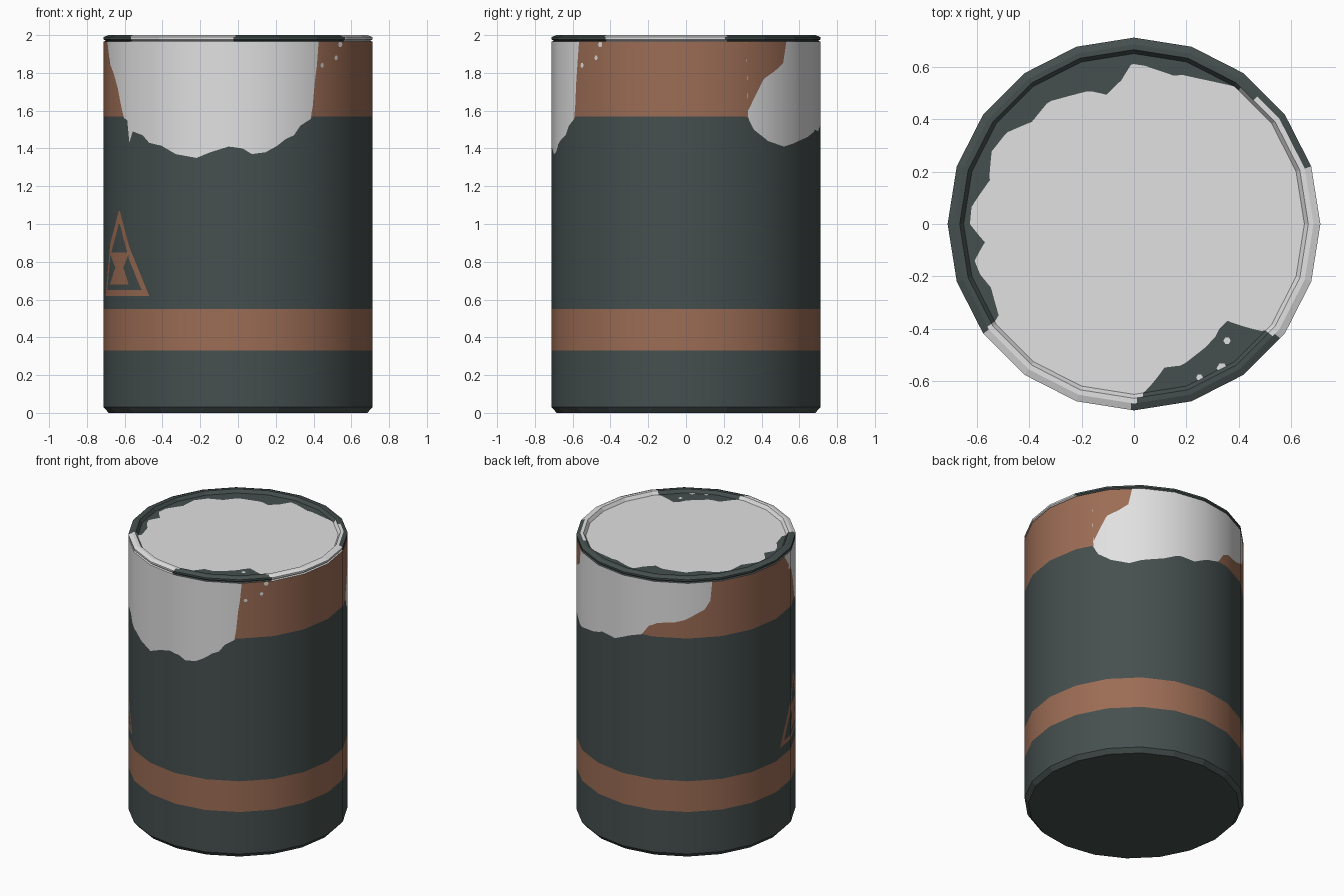
import bpy, bmesh, math

if "Cube" in bpy.data.objects:
    bpy.data.objects.remove(bpy.data.objects["Cube"])

R, TOP, SIDE = 0.711, 1.965, 18      # radius, wall top, degrees per flat side
GREEN, ORANGE, WHITE = 0, 1, 2

mats = []
for name, col in (("dark_green_paint", (0.060, 0.080, 0.077)),
                  ("rust_orange_paint", (0.335, 0.153, 0.092)),
                  ("bare_white", (0.75, 0.75, 0.75))):
    m = bpy.data.materials.new(name)
    m.diffuse_color = (*col, 1)
    m.use_nodes = True
    m.node_tree.nodes["Principled BSDF"].inputs["Base Color"].default_value = m.diffuse_color
    mats.append(m)


def lerp(pts, x):
    """Piecewise linear curve through pts."""
    if x <= pts[0][0]:
        return pts[0][1]
    for (x0, y0), (x1, y1) in zip(pts, pts[1:]):
        if x <= x1:
            return y0 + (y1 - y0) * (x - x0) / (x1 - x0)
    return pts[-1][1]


def pos(phi, r, z):
    """Point on the 20-sided drum; phi = 0 is the front, 90 is the right."""
    f = math.cos(math.radians(9)) / math.cos(math.radians(phi % SIDE - 9))
    a = math.radians(phi)
    return (r * f * math.sin(a), -r * f * math.cos(a), z)


def quad(bm, pts, mat):
    """Face from corner points, dropping repeated ones."""
    keep = []
    for p in pts:
        if all(sum((a - b) ** 2 for a, b in zip(p, q)) > 1e-10 for q in keep):
            keep.append(p)
    if len(keep) > 2:
        bm.faces.new([bm.verts.new(p) for p in keep]).material_index = mat


def finish(bm, name):
    bmesh.ops.remove_doubles(bm, verts=bm.verts, dist=1e-5)
    me = bpy.data.meshes.new(name)
    bm.to_mesh(me)
    bm.free()
    for m in mats:
        me.materials.append(m)
    ob = bpy.data.objects.new(name, me)
    bpy.context.collection.objects.link(ob)
    return ob


# Lower and upper edges of the worn white patches around the wall
LOW = [(-80, TOP), (-76, 1.9), (-69, 1.8), (-65, 1.72), (-61.6, 1.62), (-59, 1.56),
       (-56, 1.55), (-54, 1.43), (-52, 1.49), (-46, 1.47), (-42, 1.43), (-35, 1.415),
       (-28, 1.37), (-18, 1.35), (-12, 1.38), (-4, 1.41), (2, 1.40), (6, 1.37),
       (12, 1.38), (16.5, 1.41), (21, 1.45), (25, 1.47), (28, 1.52), (33.6, 1.56),
       (34.6, 1.72), (36, 1.84), (37, TOP), (117, TOP), (118, 1.56), (120.6, 1.5),
       (127.5, 1.44), (137.5, 1.41), (148, 1.44), (156, 1.46), (165, 1.5), (174, 1.49),
       (183, 1.54), (191, 1.57), (195, 1.64), (200, 1.67), (209, 1.68), (214, 1.7),
       (225, 1.77), (228, 1.83), (229, TOP)]
HIGH = [(117, TOP), (118, 1.6), (121, 1.67), (125.5, 1.77), (132, 1.81), (137, 1.85),
        (139, TOP)]


def layers(phi):
    """Upper height and colour of each colour layer at one angle."""
    d = abs(phi + 63.5)
    outer = 0.62 + 0.46 * max(0, 1 - d / 21.5)
    bar = min(outer, 0.65)
    inner = max(bar, outer - 0.07)
    h0 = h1 = h2 = h3 = bar
    if d <= 8.5:                                   # hourglass pictogram
        e = max(0, d - 4)
        h0, h1, h2 = 0.68, 0.77 - e * 0.019, 0.77 + e * 0.015
        h3 = max(h2, min(0.85, inner))
        inner = max(inner, h3)
    low, high = lerp(LOW, phi), lerp(HIGH, phi)
    return [(0.33, GREEN), (0.55, ORANGE), (0.62, GREEN), (bar, ORANGE), (h0, GREEN),
            (h1, ORANGE), (h2, GREEN), (h3, ORANGE), (inner, GREEN), (outer, ORANGE),
            (min(1.57, low), GREEN), (low, ORANGE), (max(low, high), WHITE), (TOP, ORANGE)]


# Drum wall with stripes, warning triangle and worn patches
bm = bmesh.new()
for a in range(-131, 229):
    b, za, zb = a + 1, 0.03, 0.03
    for (ta, c), (tb, _) in zip(layers(a), layers(b)):
        quad(bm, [pos(a, R, za), pos(b, R, zb), pos(b, R, tb), pos(a, R, ta)], c)
        za, zb = ta, tb
wall = finish(bm, "drum_wall")
wall.data.polygons.foreach_set("use_smooth", [True] * len(wall.data.polygons))
normals = []
for v in wall.data.vertices:
    n = math.hypot(v.co.x, v.co.y)
    normals.append((v.co.x / n, v.co.y / n, 0))
wall.data.normals_split_custom_set_from_vertices(normals)

# Base with bevelled edge
bm = bmesh.new()
for a in range(0, 360, SIDE):
    b = a + SIDE
    for (r0, z0), (r1, z1) in (((0, 0), (0.685, 0)), ((0.685, 0), (R, 0.03))):
        quad(bm, [pos(a, r0, z0), pos(b, r0, z0), pos(b, r1, z1), pos(a, r1, z1)], GREEN)
finish(bm, "drum_base")

# Rim and lid: beyond this radius the green paint is still there
WORN = [(-93, 0.72), (-91, 0.69), (-84, 0.625), (-78, 0.566), (-70, 0.569), (-60, 0.55),
        (-51, 0.52), (-46, 0.52), (-40, 0.64), (-36.5, 0.72), (17, 0.72), (18, 0.69),
        (44, 0.685), (48, 0.66), (52, 0.655), (66, 0.614), (75, 0.59), (86, 0.61),
        (91, 0.61), (95, 0.556), (102, 0.51), (110, 0.54), (124, 0.569), (135, 0.558),
        (145, 0.6), (153, 0.617), (163, 0.576), (174, 0.63), (180, 0.626), (187, 0.58),
        (193, 0.63), (204, 0.604), (214, 0.626), (217, 0.72)]
LID_R, LID_Z = 0.65, 1.977
RIM = [(R, TOP), (0.702, 1.97), (R, 1.978), (R, 1.99), (0.685, 2.0), (0.665, 2.0),
       (LID_R, LID_Z)]
rim, lid = bmesh.new(), bmesh.new()
for t in range(-100, 260):
    a, b = t + 90, t + 91
    ga, gb = lerp(WORN, t), lerp(WORN, t + 1)
    for (r0, z0), (r1, z1) in zip(RIM, RIM[1:]):
        c = GREEN if (ga + gb) / 2 < (r0 + r1) / 2 - 0.002 else WHITE
        quad(rim, [pos(a, r0, z0), pos(b, r0, z0), pos(b, r1, z1), pos(a, r1, z1)], c)
    ga, gb = min(ga, LID_R), min(gb, LID_R)
    quad(lid, [pos(a, LID_R, LID_Z), pos(b, LID_R, LID_Z),
               pos(b, gb, LID_Z), pos(a, ga, LID_Z)], GREEN)
    quad(lid, [pos(a, ga, LID_Z), pos(b, gb, LID_Z), (0, 0, LID_Z)], WHITE)
finish(rim, "drum_rim")
finish(lid, "drum_lid")

# Small chipped spots on wall and lid
bm = bmesh.new()
HEX = [(math.cos(math.radians(k * 60)), math.sin(math.radians(k * 60))) for k in range(6)]
for phi, z, s in ((47.5, 1.88, 0.013), (50, 1.95, 0.016), (39, 1.84, 0.013),
                  (-74, 1.86, 0.015)):
    quad(bm, [pos(phi + x * s * 80, R + 0.002, z + y * s) for x, y in HEX], WHITE)
for x0, y0, s in ((0.355, -0.445, 0.014), (0.335, -0.55, 0.02), (0.25, -0.585, 0.013)):
    quad(bm, [(x0 + x * s, y0 + y * s, LID_Z + 0.002) for x, y in HEX], WHITE)
finish(bm, "chipped_spots")
